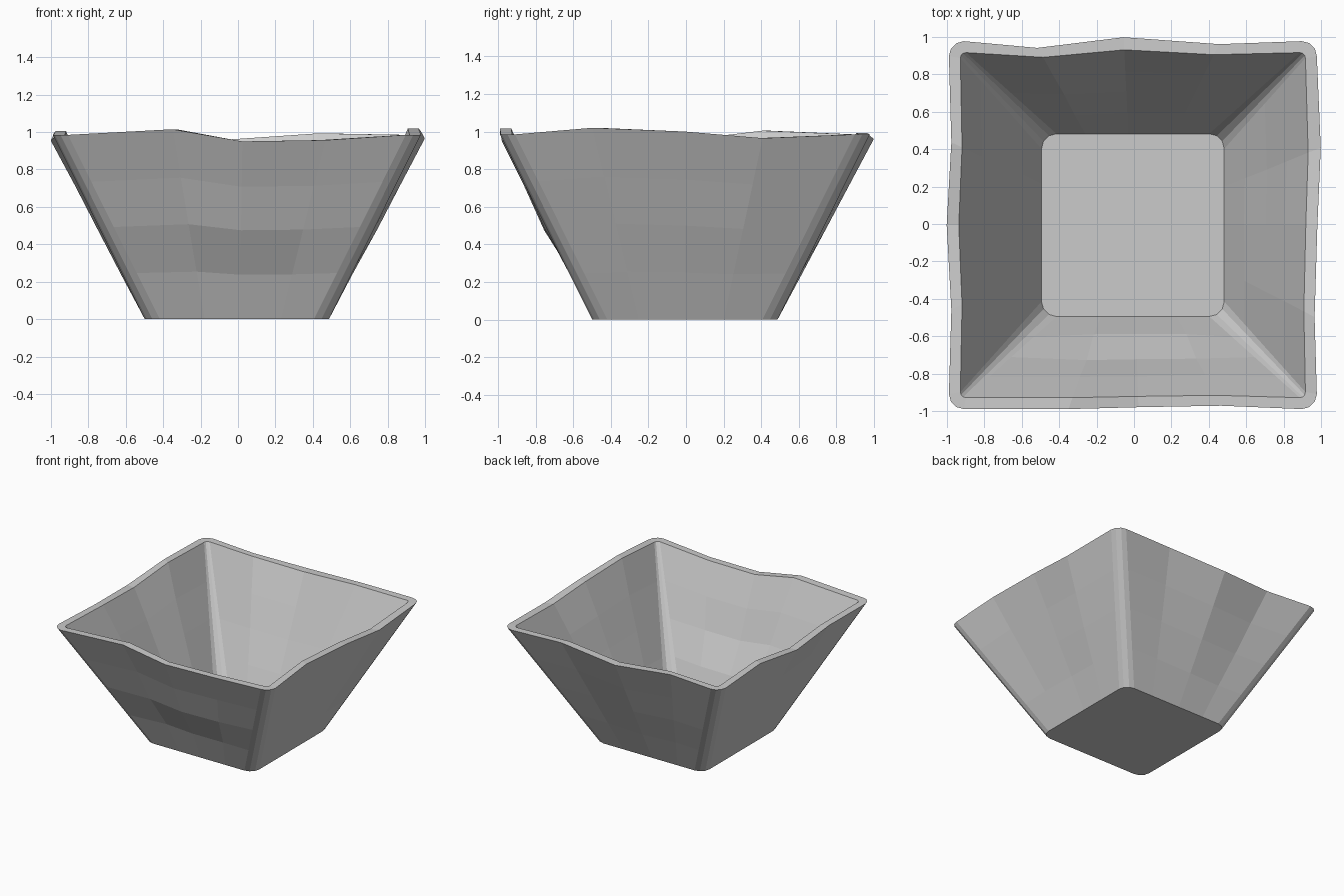
import bpy, bmesh, math, random
from mathutils import Vector

if "Cube" in bpy.data.objects:
    bpy.data.objects.remove(bpy.data.objects["Cube"])

random.seed(4)
CX = CY = -0.006
HALF_BASE, HALF_RIM, RIM_Z = 0.4925, 0.9835, 0.985
ROWS = [0, 0.25, 0.5, 0.745, 1]

# Rim waviness per wall (front, right, back, left): position along wall, outward shift, lift
WAVES = [
    [(-.35, .000, .030), (.03, -.010, -.035), (.48, -.018, -.028)],
    [(-.50, -.012, .035), (.00, .003, .015), (.42, .021, -.020)],
    [(-.47, -.016, .008), (.05, .021, -.025), (.52, -.036, .000)],
    [(-.45, -.013, .020), (.00, .012, -.030), (.46, -.013, -.008)],
]
FRONT_BUMP = [0, -.010, .012, .002, 0]
JITTER = [[[random.uniform(-.005, .005) for _ in range(3)] for _ in ROWS] for _ in range(4)]


def place(wall, u, out, z):
    a = wall * math.pi / 2
    return Vector((CX + u * math.cos(a) + out * math.sin(a),
                   CY + u * math.sin(a) - out * math.cos(a), z))


def ring(row, inner):
    """One closed, rounded-square loop of points around the bowl."""
    t = ROWS[row]
    half = HALF_BASE + (HALF_RIM - HALF_BASE) * t
    radius, base_z, noise = 0.08, 0.0, 1.0
    if inner:
        half -= 0.004 + 0.057 * t
        radius = 0.08 - 0.05 * t
        base_z, noise = 0.02 * (1 - t), 0.7
    z = RIM_Z * t + base_z
    pts = []
    for w in range(4):
        for i, (u, out, lift) in enumerate(WAVES[w]):
            bump = 0 if row in (0, 4) else JITTER[w][row][i]
            if w == 0:
                bump += FRONT_BUMP[row]
            pts.append(place(w, u * half, half + out * t * noise + bump, z + lift * t))
        for k in range(4):
            a = k * math.pi / 6
            pts.append(place(w, half - radius + radius * math.sin(a),
                             half - radius + radius * math.cos(a), z))
    return pts


# Bowl: outer wall rows up, flat rim, inner wall rows down, then both floors
bm = bmesh.new()
loops = [ring(r, False) for r in range(5)] + [ring(r, True) for r in reversed(range(5))]
loops = [[bm.verts.new(p) for p in loop] for loop in loops]
n = len(loops[0])
for a, b in zip(loops, loops[1:]):
    for i in range(n):
        j = (i + 1) % n
        bm.faces.new((a[i], a[j], b[j], b[i]))
bm.faces.new(loops[0][::-1])
bm.faces.new(loops[-1])
bmesh.ops.recalc_face_normals(bm, faces=bm.faces[:])

mesh = bpy.data.meshes.new("square_bowl")
bm.to_mesh(mesh)
bm.free()
bowl = bpy.data.objects.new("square_bowl", mesh)
bpy.context.collection.objects.link(bowl)
